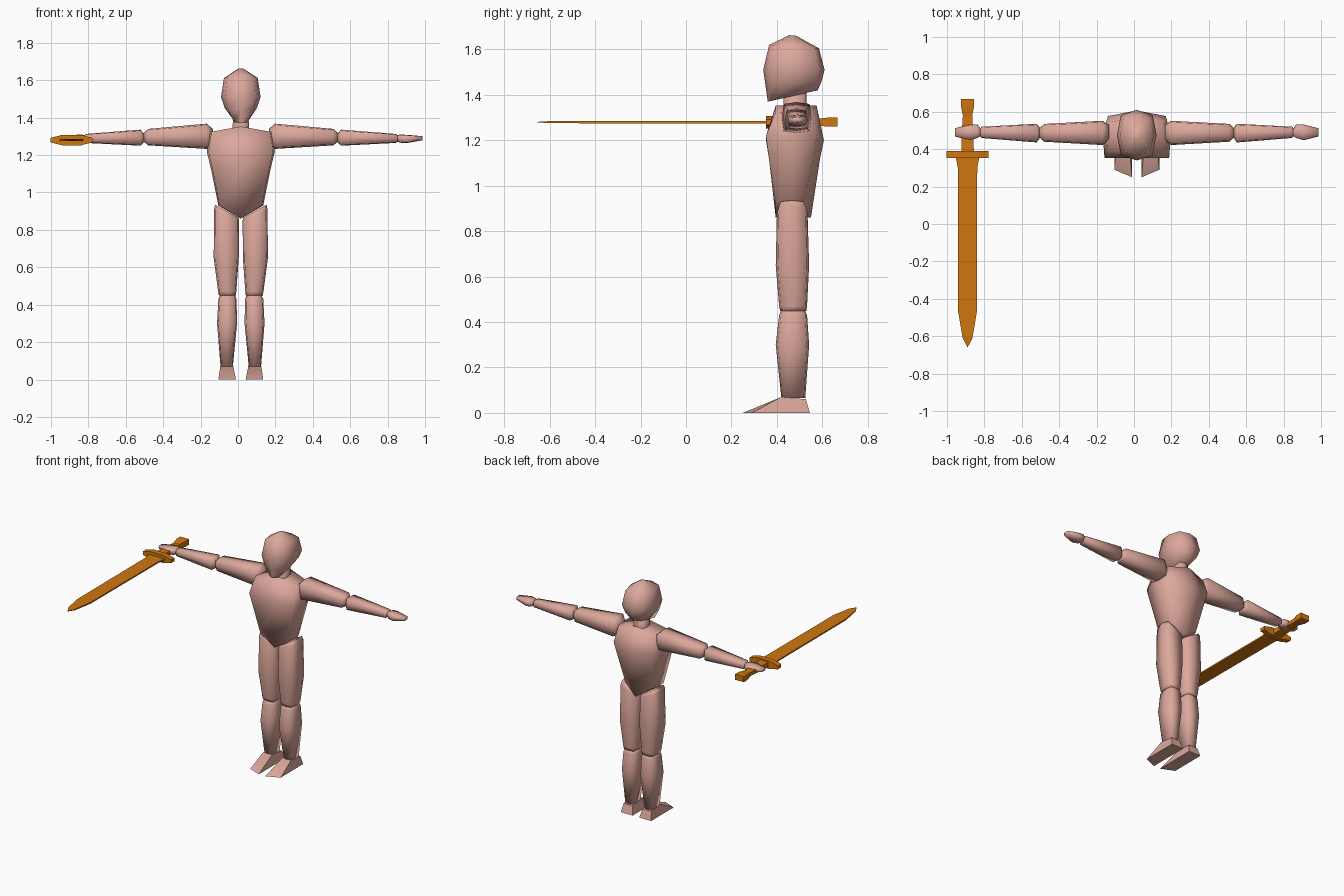
import bpy
import bmesh
from math import radians

cube = bpy.data.objects.get("Cube")
if cube:
    bpy.data.objects.remove(cube, do_unlink=True)

CENTRE = 0.015   # the figure's plane of symmetry
SWORD_X, SWORD_Z = -0.89, 1.28


def material(name, rgb):
    mat = bpy.data.materials.new(name)
    mat.use_nodes = True
    mat.diffuse_color = (*rgb, 1)
    bsdf = next(n for n in mat.node_tree.nodes if n.type == 'BSDF_PRINCIPLED')
    bsdf.inputs["Base Color"].default_value = (*rgb, 1)
    return mat


skin = material("skin", (0.72, 0.39, 0.33))
bronze = material("orange_bronze", (0.63, 0.18, 0.005))


def oval(a0, a1, b0, b1, k):
    """Eight-sided rounded box outline, starting at the middle of side b0."""
    a, b = (a0 + a1) / 2, (b0 + b1) / 2
    ha, hb = (a1 - a0) / 2, (b1 - b0) / 2
    steps = [(0, -1), (k, -k), (1, 0), (k, k), (0, 1), (-k, k), (-1, 0), (-k, -k)]
    return [(a + ha * u, b + hb * v) for u, v in steps]


def loft(name, rings, mat, origin=(CENTRE, 0, 0), mirror=False, smooth=88):
    """Skin a stack of equal-length rings and close both ends."""
    bm = bmesh.new()
    rows = [[bm.verts.new(p) for p in ring] for ring in rings]
    n = len(rows[0])
    for low, high in zip(rows, rows[1:]):
        for i in range(n):
            j = (i + 1) % n
            bm.faces.new((low[i], low[j], high[j], high[i]))
    for row in (rows[0], rows[-1]):
        if n == 8:
            bm.faces.new(row[:5])
            bm.faces.new(row[4:] + row[:1])
        else:
            bm.faces.new(row)
    bmesh.ops.recalc_face_normals(bm, faces=bm.faces)
    mesh = bpy.data.meshes.new(name)
    bm.to_mesh(mesh)
    bm.free()
    mesh.materials.append(mat)
    obj = bpy.data.objects.new(name, mesh)
    obj.location = origin
    bpy.context.collection.objects.link(obj)
    if mirror:
        obj.modifiers.new("Mirror", 'MIRROR').use_clip = False
    if smooth:
        bpy.ops.object.select_all(action='DESELECT')
        obj.select_set(True)
        bpy.context.view_layer.objects.active = obj
        bpy.ops.object.shade_smooth_by_angle(angle=radians(smooth))
    return obj


# Torso: flat chest, rounded back, V-shaped hips
def torso_ring(z_side, z_mid, w, front, back):
    mid = (front + back) / 2
    half = [(0, front, z_mid), (w * 0.95, front, z_side), (w, mid, z_side),
            (w * 0.85, back - 0.03, z_side), (0, back, z_mid)]
    return half + [(-x, y, z) for x, y, z in half[3:0:-1]]


loft("torso", [torso_ring(*r) for r in (
    (0.93, 0.86, 0.12, 0.395, 0.55),
    (1.12, 1.12, 0.158, 0.365, 0.59),
    (1.22, 1.20, 0.182, 0.352, 0.607),
    (1.325, 1.353, 0.165, 0.395, 0.575))], skin)


# Head: jaw lower at the front than at the nape
def head_ring(z_front, z_back, w, front, back):
    return [(x, y, z_front + (z_back - z_front) * (y - front) / (back - front))
            for x, y in oval(-w, w, front, back, 0.8)]


loft("head", [head_ring(*r) for r in (
    (1.37, 1.42, 0.045, 0.36, 0.58),
    (1.44, 1.46, 0.085, 0.35, 0.597),
    (1.51, 1.51, 0.106, 0.34, 0.61),
    (1.62, 1.605, 0.09, 0.366, 0.585),
    (1.663, 1.66, 0.015, 0.455, 0.485))], skin)
loft("neck", [[(x, y, z) for x, y in oval(-w, w, 0.43, 0.53, 0.85)]
              for z, w in ((1.33, 0.045), (1.43, 0.04))], skin)


# Arms: each row is x, y range, z range
def arm_part(name, rows):
    rings = [[(x, y, z) for y, z in oval(y0, y1, z0, z1, 0.88)]
             for x, y0, y1, z0, z1 in rows]
    loft(name, rings, skin, mirror=True)


arm_part("upper_arms", (
    (0.15, 0.45, 0.53, 1.26, 1.34),
    (0.182, 0.422, 0.552, 1.233, 1.368),
    (0.495, 0.44, 0.535, 1.252, 1.34),
    (0.522, 0.465, 0.51, 1.275, 1.315)))
arm_part("forearms", (
    (0.515, 0.465, 0.51, 1.27, 1.31),
    (0.535, 0.436, 0.536, 1.25, 1.336),
    (0.83, 0.46, 0.52, 1.265, 1.313),
    (0.842, 0.475, 0.505, 1.275, 1.3)))
arm_part("hands", (
    (0.836, 0.47, 0.51, 1.272, 1.306),
    (0.852, 0.46, 0.532, 1.266, 1.31),
    (0.892, 0.448, 0.532, 1.265, 1.308),
    (0.972, 0.468, 0.512, 1.279, 1.301)))


# Legs: each row is z, x range, y range, and drop of the inner edge
def leg_part(name, rows):
    rings = [[(x, y, z - drop * (x1 - x) / (x1 - x0))
              for x, y in oval(x0, x1, y0, y1, 0.87)]
             for z, x0, x1, y0, y1, drop in rows]
    loft(name, rings, skin, mirror=True)


leg_part("thighs", (
    (0.448, 0.027, 0.117, 0.415, 0.53, 0),
    (0.47, 0.024, 0.121, 0.41, 0.533, 0),
    (0.65, 0.011, 0.145, 0.395, 0.542, 0),
    (0.91, 0.01, 0.143, 0.4, 0.535, 0.06),
    (0.935, 0.012, 0.138, 0.41, 0.525, 0.07)))
leg_part("calves", (
    (0.065, 0.043, 0.108, 0.42, 0.525, 0),
    (0.3, 0.02, 0.127, 0.395, 0.542, 0),
    (0.43, 0.023, 0.12, 0.41, 0.533, 0),
    (0.448, 0.03, 0.112, 0.418, 0.525, 0)))

# Feet: flat wedges with the toe angled outwards
loft("feet", [
    [(0.026, 0.25, 0), (0.12, 0.29, 0), (0.12, 0.545, 0), (0.026, 0.545, 0)],
    [(0.04, 0.42, 0.07), (0.11, 0.42, 0.07), (0.11, 0.528, 0.06), (0.04, 0.528, 0.06)]],
    skin, mirror=True, smooth=40)


# Sword held in the right hand, pointing forwards
def sword_part(name, rows):
    """Rows are y, half width, half thickness."""
    rings = [[(-w, y, -t), (w, y, -t), (w, y, t), (-w, y, t)] for y, w, t in rows]
    loft(name, rings, bronze, origin=(SWORD_X, 0, SWORD_Z), smooth=0)


sword_part("sword_blade", (
    (-0.657, 0.002, 0.001), (-0.61, 0.026, 0.004), (-0.47, 0.05, 0.005),
    (0.3, 0.052, 0.005), (0.36, 0.063, 0.005)))
sword_part("sword_grip", (
    (0.38, 0.034, 0.018), (0.5, 0.03, 0.014), (0.63, 0.022, 0.012)))
sword_part("sword_pommel", (
    (0.575, 0.024, 0.014), (0.625, 0.034, 0.02), (0.667, 0.034, 0.02)))

guard = [(-0.112, -0.012), (-0.05, -0.028), (0.05, -0.028), (0.112, -0.012),
         (0.112, 0.012), (0.05, 0.028), (-0.05, 0.028), (-0.112, 0.012)]
loft("sword_guard", [[(x, y, z) for x, z in guard] for y in (0.353, 0.39)],
     bronze, origin=(SWORD_X, 0, SWORD_Z), smooth=0)
